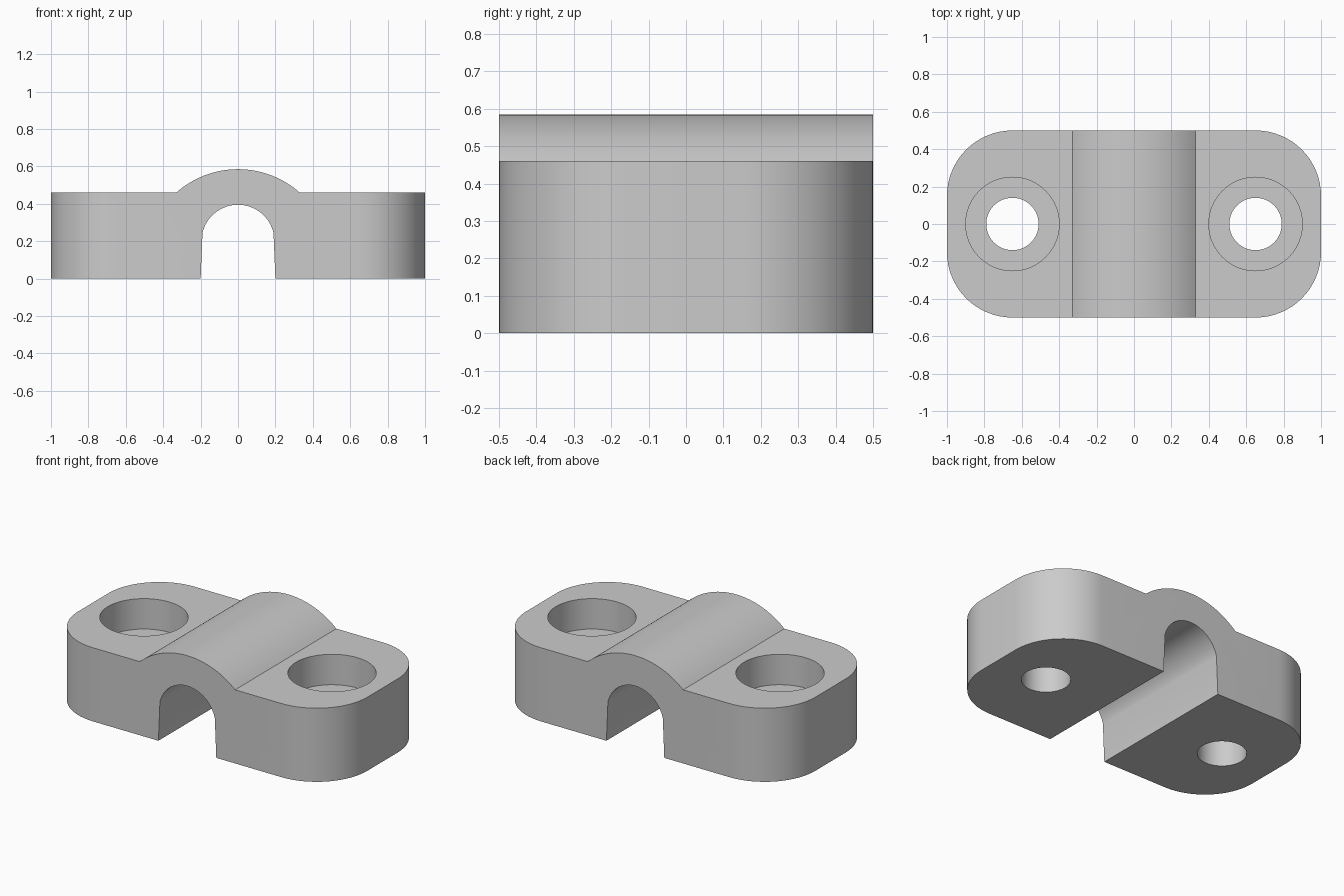
import bpy
import bmesh
from math import asin, atan2, sin, cos, pi, radians

cube = bpy.data.objects.get("Cube")
if cube:
    bpy.data.objects.remove(cube, do_unlink=True)

HALF_LENGTH, HALF_DEPTH, PLATE_TOP = 1.0, 0.5, 0.46
CORNER_RADIUS = 0.35
HOLE_X, BORE_FLOOR = 0.65, 0.27

grey = bpy.data.materials.new("plain grey")
grey.use_nodes = True
colour = (0.6, 0.6, 0.6, 1)
grey.diffuse_color = colour
grey.node_tree.nodes["Principled BSDF"].inputs["Base Color"].default_value = colour


def arc(cz, radius, start, end, steps):
    """Points on an arc centred on x = 0."""
    angles = [start + (end - start) * i / steps for i in range(steps + 1)]
    return [(radius * cos(a), cz + radius * sin(a)) for a in angles]


# Side profile: flat flanges, raised saddle arch and tapered cable slot
saddle_half, saddle_rise = 0.33, 0.125
saddle_radius = (saddle_half ** 2 + saddle_rise ** 2) / (2 * saddle_rise)
saddle_z = PLATE_TOP + saddle_rise - saddle_radius
saddle_start = asin((PLATE_TOP - saddle_z) / saddle_radius)
slot_start = atan2(0.045, 0.19)
profile = [(0.2, 0), (HALF_LENGTH, 0), (HALF_LENGTH, PLATE_TOP)]
profile += arc(saddle_z, saddle_radius, saddle_start, pi - saddle_start, 32)
profile += [(-HALF_LENGTH, PLATE_TOP), (-HALF_LENGTH, 0), (-0.2, 0)]
profile += arc(0.2, 0.195, pi - slot_start, slot_start, 32)

bm = bmesh.new()
face = bm.faces.new([bm.verts.new((x, -HALF_DEPTH, z)) for x, z in profile])
extruded = bmesh.ops.extrude_face_region(bm, geom=[face])["geom"]
bmesh.ops.translate(bm, vec=(0, 2 * HALF_DEPTH, 0),
                    verts=[v for v in extruded if isinstance(v, bmesh.types.BMVert)])
if face.is_valid and not all(len(e.link_faces) == 2 for e in face.edges):
    bm.faces.remove(face)
    bmesh.ops.holes_fill(bm, edges=[e for e in bm.edges if e.is_boundary], sides=0)
bmesh.ops.recalc_face_normals(bm, faces=bm.faces)

# Rounded vertical corners
corners = [e for e in bm.edges
           if all(abs(v.co.x) > HALF_LENGTH - 0.001 for v in e.verts)
           and abs(e.verts[0].co.z - e.verts[1].co.z) > 0.1]
bmesh.ops.bevel(bm, geom=corners, offset=CORNER_RADIUS, offset_type='OFFSET',
                segments=16, profile=0.5, affect='EDGES', clamp_overlap=False)
bmesh.ops.recalc_face_normals(bm, faces=bm.faces)

mesh = bpy.data.meshes.new("cable_clamp")
bm.to_mesh(mesh)
bm.free()
mesh.materials.append(grey)
clamp = bpy.data.objects.new("cable_clamp", mesh)
bpy.context.collection.objects.link(clamp)


def cut_hole(name, x, radius, bottom, top):
    """Subtract a vertical cylinder from the clamp."""
    bpy.ops.mesh.primitive_cylinder_add(vertices=64, radius=radius, depth=top - bottom,
                                        location=(x, 0, (top + bottom) / 2))
    cutter = bpy.context.object
    cutter.name = name
    cutter.hide_render = True
    cutter.data.materials.append(grey)
    bpy.ops.object.select_all(action='DESELECT')
    clamp.select_set(True)
    bpy.context.view_layer.objects.active = clamp
    mod = clamp.modifiers.new(name, 'BOOLEAN')
    mod.operation = 'DIFFERENCE'
    mod.solver = 'EXACT'
    mod.object = cutter
    bpy.ops.object.modifier_apply(modifier=mod.name)
    bpy.data.objects.remove(cutter, do_unlink=True)


# Counterbored screw holes
for side in (-1, 1):
    cut_hole("counterbore", side * HOLE_X, 0.25, BORE_FLOOR, 0.8)
    cut_hole("screw_hole", side * HOLE_X, 0.14, -0.2, 0.8)

bpy.ops.object.shade_smooth_by_angle(angle=radians(30))
